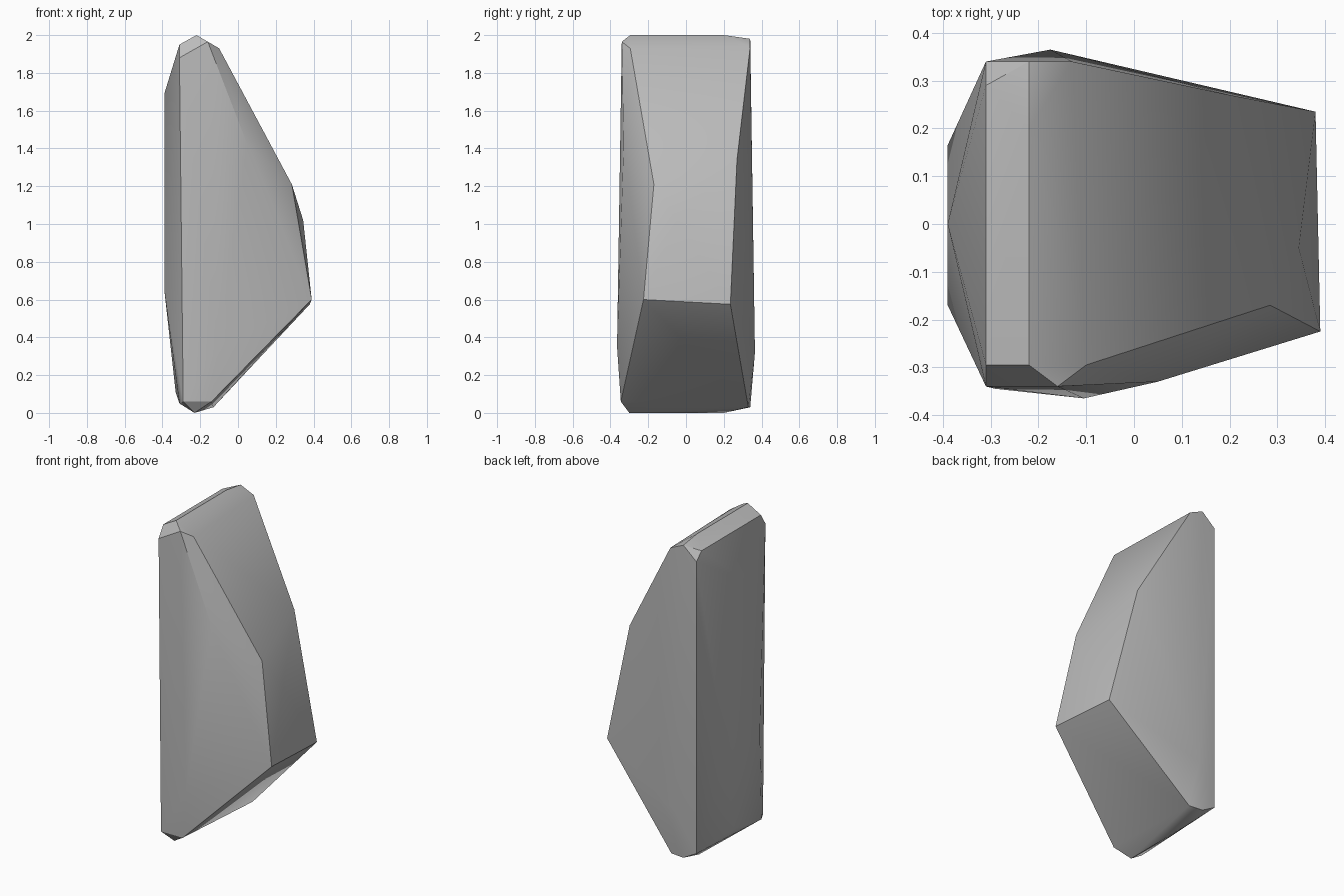
import bpy, bmesh, math

cube = bpy.data.objects.get("Cube")
if cube:
    bpy.data.objects.remove(cube, do_unlink=True)

stone = bpy.data.materials.new("stone_grey")
stone.use_nodes = True
colour = (0.5, 0.5, 0.5, 1)
stone.diffuse_color = colour
stone.node_tree.nodes["Principled BSDF"].inputs["Base Color"].default_value = colour

# Corners of the chipped slab, group by group
crown = [(-.22, -.295, 2), (-.22, .2, 2), (-.22, .34, 1.98), (-.31, -.295, 1.95),
         (-.31, .29, 1.95), (-.31, .34, 1.9), (-.31, -.34, 1.88),
         (-.16, -.34, 1.965), (-.1, -.295, 1.93), (-.13, .34, 1.94)]
nose = [(.39, -.225, .6), (.38, .235, .575), (.345, -.05, 1.02),
        (.285, -.17, 1.21), (.05, -.33, 1.42), (.2, .27, 1.34)]
flanks = [(-.39, 0, 1.69), (-.39, .165, .65), (-.39, -.17, .65),
          (-.175, .365, .32), (-.105, -.365, .35)]
foot = [(-.23, -.3, 0), (-.23, .2, 0), (-.22, .34, .03), (-.13, .33, .03),
        (-.14, -.345, .06), (-.29, -.345, .06), (-.31, -.3, .05),
        (-.31, .34, .08), (-.33, 0, .11)]

# Wrap the corners in a faceted shell
bm = bmesh.new()
for corner in crown + nose + flanks + foot:
    bm.verts.new(corner)
hull = bmesh.ops.convex_hull(bm, input=bm.verts)
loose = [v for v in bm.verts if not v.link_faces]
bmesh.ops.delete(bm, geom=loose, context='VERTS')
bmesh.ops.recalc_face_normals(bm, faces=bm.faces)

mesh = bpy.data.meshes.new("rock")
bm.to_mesh(mesh)
bm.free()
mesh.materials.append(stone)
rock = bpy.data.objects.new("rock", mesh)
bpy.context.collection.objects.link(rock)

# Soft facets with crisp main edges
bpy.context.view_layer.objects.active = rock
rock.select_set(True)
bpy.ops.object.shade_smooth_by_angle(angle=math.radians(30))
